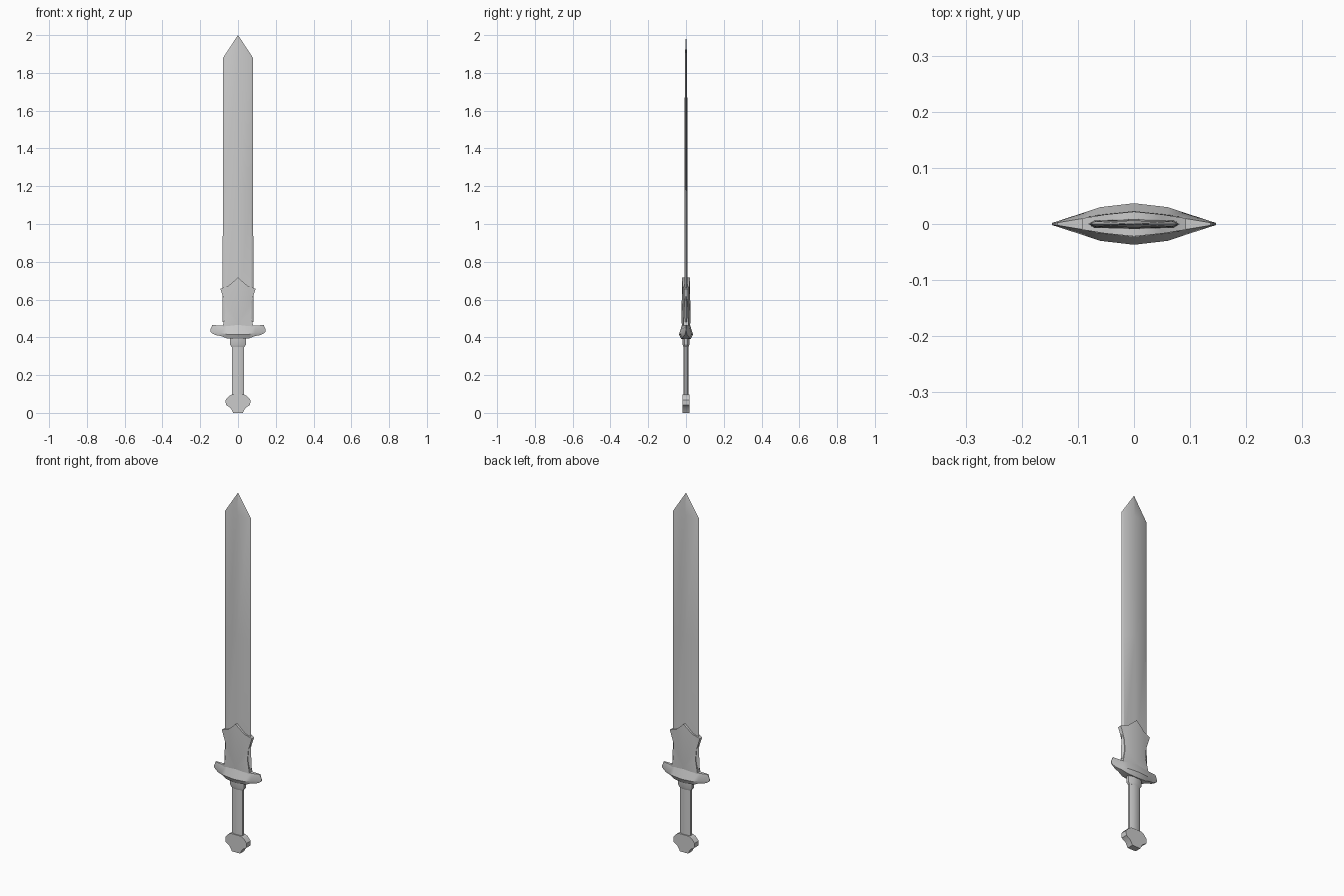
import bpy, bmesh
from math import cos, sin, pi

if "Cube" in bpy.data.objects:
    bpy.data.objects.remove(bpy.data.objects["Cube"])


def finish(name, bm):
    bmesh.ops.remove_doubles(bm, verts=bm.verts, dist=1e-5)
    bmesh.ops.recalc_face_normals(bm, faces=bm.faces)
    me = bpy.data.meshes.new(name)
    bm.to_mesh(me)
    bm.free()
    ob = bpy.data.objects.new(name, me)
    bpy.context.collection.objects.link(ob)
    return ob


def loft(name, rings):
    """Skin a list of equal-length closed rings and cap both ends."""
    bm = bmesh.new()
    loops = [[bm.verts.new(p) for p in r] for r in rings]
    n = len(loops[0])
    for a, b in zip(loops, loops[1:]):
        for i in range(n):
            j = (i + 1) % n
            bm.faces.new((a[i], a[j], b[j], b[i]))
    bm.faces.new(loops[0][::-1])
    bm.faces.new(loops[-1])
    return finish(name, bm)


# Blade: bevelled edges and a shallow central ridge, closing to a point
def blade_ring(w, t, z):
    return [(-w, 0, z), (-w * 0.87, -t * 0.8, z), (0, -t, z), (w * 0.87, -t * 0.8, z),
            (w, 0, z), (w * 0.87, t * 0.8, z), (0, t, z), (-w * 0.87, t * 0.8, z)]


loft("blade", [blade_ring(w, t, z) for w, t, z in
               [(0.082, 0.009, 0.48), (0.08, 0.008, 1.2), (0.079, 0.006, 1.88), (0.0004, 0.0004, 2.0)]])


# Crown-shaped collar: one quadrant, mirrored left/right and front/back
pts = [(0, 0.022, 0.717), (0.05, 0.017, 0.673), (0.093, 0.010, 0.657), (0.071, 0.010, 0.59),
       (0.066, 0.011, 0.53), (0.082, 0.014, 0.45), (0, 0.018, 0.45), (0, 0.023, 0.475)]
bm = bmesh.new()
front = [bm.verts.new((x, -y, z)) for x, y, z in pts]
mid = [bm.verts.new((x, 0, z)) for x, y, z in pts[:7]]
for f in [(0, 1, 7), (1, 2, 3), (1, 3, 7), (3, 4, 7), (4, 5, 7), (5, 6, 7)]:
    bm.faces.new([front[i] for i in f])
for i in range(6):
    bm.faces.new((front[i], mid[i], mid[i + 1], front[i + 1]))
collar = finish("blade_collar", bm)
mirror = collar.modifiers.new("mirror", 'MIRROR')
mirror.use_axis = (True, True, False)

# Crossguard: six-sided sections along x (x, half depth, bottom, top)
half = [(0, 0.037, 0.390, 0.475), (0.06, 0.030, 0.395, 0.465), (0.09, 0.020, 0.407, 0.462),
        (0.118, 0.011, 0.412, 0.464), (0.136, 0.005, 0.421, 0.465), (0.146, 0.002, 0.430, 0.442)]
stations = [(-x, d, b, t) for x, d, b, t in half[:0:-1]] + half


def guard_ring(x, d, b, t):
    m = b + (t - b) * 0.3
    return [(x, -d * 0.65, b), (x, -d, m), (x, -d * 0.5, t),
            (x, d * 0.5, t), (x, d, m), (x, d * 0.65, b)]


loft("crossguard", [guard_ring(*s) for s in stations])


# Grip and its ferrule: flattened eight-sided columns
def oval(rx, ry, z, n=8):
    k = 1 / cos(pi / n)
    return [(rx * k * cos(2 * pi * (i + 0.5) / n), ry * k * sin(2 * pi * (i + 0.5) / n), z)
            for i in range(n)]


loft("grip", [oval(0.033, 0.013, 0.07), oval(0.033, 0.014, 0.37)])
loft("grip_ferrule", [oval(0.034, 0.014, 0.35), oval(0.043, 0.018, 0.363), oval(0.043, 0.019, 0.40)])

# Pommel: faceted plate cut from a symmetrical outline
side = [(0.025, 0.0), (0.040, 0.027), (0.064, 0.042), (0.066, 0.068), (0.047, 0.090), (0.03, 0.098)]
outline = side + [(-x, z) for x, z in reversed(side)]
loft("pommel", [[(x, y, z) for x, z in outline] for y in (-0.018, 0.018)])

# Smooth shading with crisp edges
for ob in bpy.context.collection.objects:
    ob.select_set(True)
    bpy.context.view_layer.objects.active = ob
bpy.ops.object.shade_smooth_by_angle(angle=0.52)
